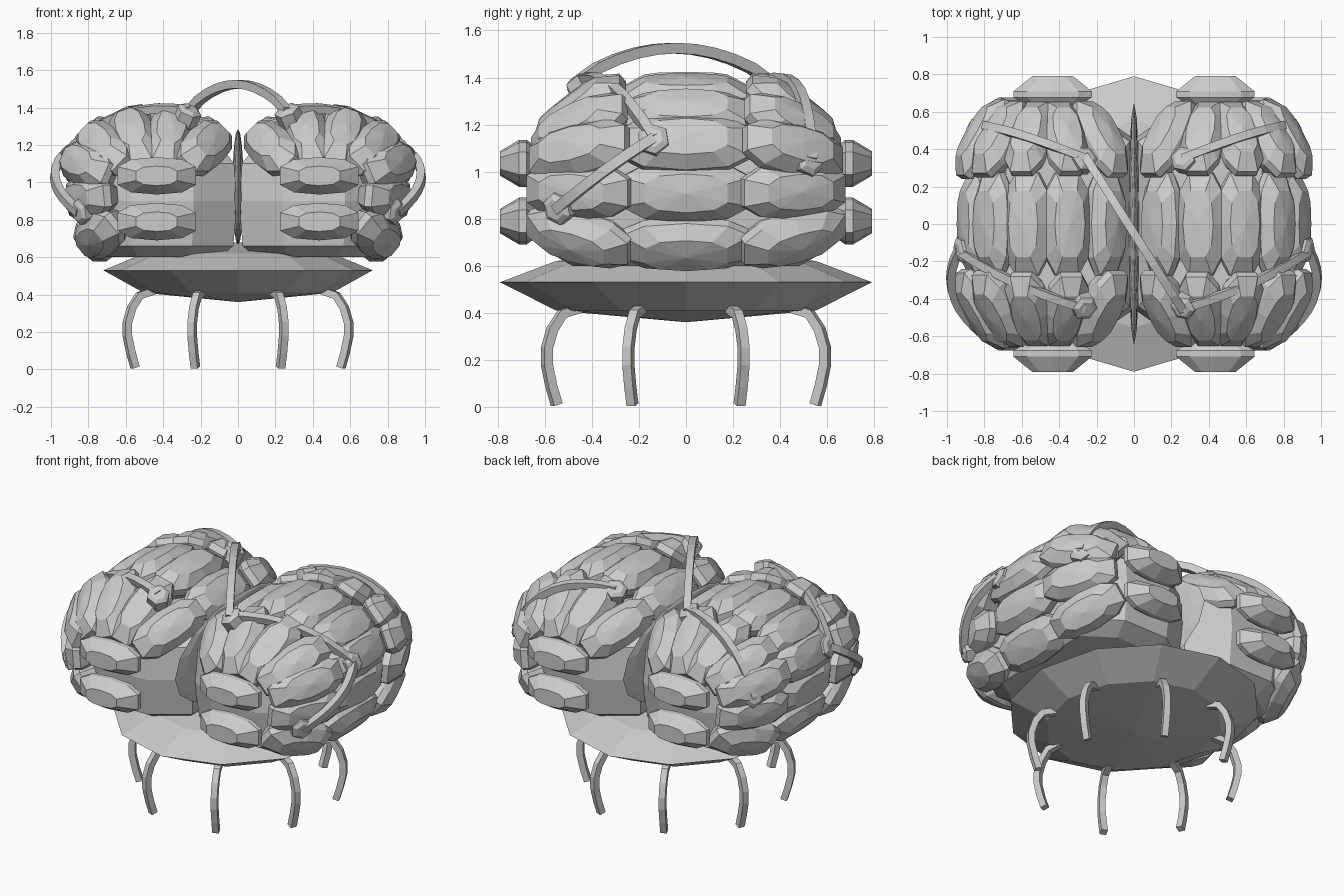
import bpy, bmesh, math
from mathutils import Vector, Matrix

cube = bpy.data.objects.get("Cube")
if cube:
    bpy.data.objects.remove(cube, do_unlink=True)

grey = bpy.data.materials.new("plain_grey")
grey.use_nodes = True
GREY = (0.6, 0.6, 0.6, 1)
grey.diffuse_color = GREY
grey.node_tree.nodes["Principled BSDF"].inputs["Base Color"].default_value = GREY


def finish(name, bm):
    bmesh.ops.recalc_face_normals(bm, faces=bm.faces)
    mesh = bpy.data.meshes.new(name)
    bm.to_mesh(mesh)
    bm.free()
    mesh.materials.append(grey)
    obj = bpy.data.objects.new(name, mesh)
    bpy.context.collection.objects.link(obj)
    return obj


def polygon(sides, turn=0.0):
    angles = [2 * math.pi * (i + turn) / sides for i in range(sides)]
    return [(math.cos(a), math.sin(a)) for a in angles]


def stack(name, outline, profile, matrix):
    """Stack scaled outlines (height, scale) along local z; zero scale makes a tip."""
    bm = bmesh.new()
    sides = len(outline)
    rings = []
    for h, r in profile:
        points = outline if r else outline[:1]
        rings.append([bm.verts.new(matrix @ Vector((r * x, r * y, h))) for x, y in points])
    for a, b in zip(rings, rings[1:]):
        for i in range(sides):
            j = (i + 1) % sides
            quad = [a[i % len(a)], a[j % len(a)], b[j % len(b)], b[i % len(b)]]
            bm.faces.new(list(dict.fromkeys(quad)))
    for ring in (rings[0], rings[-1]):
        if len(ring) > 1:
            bm.faces.new(ring)
    return finish(name, bm)


def frame(center, up, along, size):
    """Local x = across, y = along, z = up, scaled by size."""
    z = Vector(up).normalized()
    y = Vector(along)
    y = (y - z * y.dot(z)).normalized()
    axes = Matrix((y.cross(z), y, z)).transposed().to_4x4()
    return Matrix.Translation(center) @ axes @ Matrix.Diagonal((*size, 1))


# Cut-gem shape shared by all folds: long outline, bevelled towards a low tip
GEM_OUTLINE = [(1, 0), (.88, .65), (.48, 1), (-.48, 1), (-.88, .65),
               (-1, 0), (-.88, -.65), (-.48, -1), (.48, -1), (.88, -.65)]
GEM_PROFILE = [(-1, .7), (-.25, 1), (.2, 1), (.85, .64), (1, 0)]
LOBE_PROFILE = [(-.7, .7), (-.25, 1), (.1, 1), (1, .52)]


def fold(name, center, along, out, width, depth, length, profile=GEM_PROFILE):
    return stack(name, GEM_OUTLINE, profile,
                 frame(center, out, along, (width, length, depth)))


def tube(name, points, radius):
    """Four-sided tube through a list of points."""
    points = [Vector(p) for p in points]
    bm = bmesh.new()
    rings = []
    plane = (points[-1] - points[0]).cross(points[len(points) // 2] - points[0])
    for i, p in enumerate(points):
        way = points[min(i + 1, len(points) - 1)] - points[max(i - 1, 0)]
        m = frame(p, way, plane, (radius,) * 3)
        rings.append([bm.verts.new(m @ Vector((x, y, 0))) for x, y in polygon(4, .5)])
    for a, b in zip(rings, rings[1:]):
        for i in range(4):
            j = (i + 1) % 4
            bm.faces.new((a[i], a[j], b[j], b[i]))
    bm.faces.new(rings[0])
    bm.faces.new(rings[-1])
    return finish(name, bm)


def arc(a, mid, b, steps=8):
    a, mid, b = Vector(a), Vector(mid), Vector(b)
    c = mid * 2 - (a + b) / 2
    return [a * (1 - t) ** 2 + c * 2 * t * (1 - t) + b * t * t
            for t in (i / steps for i in range(steps + 1))]


# Faceted dish under the brain
stack("base_dish", polygon(12, 3), [(.36, 0), (.41, .7), (.53, 1), (.62, .7), (.68, 0)],
      Matrix.Diagonal((.72, .79, 1, 1)))

# Eight bowed legs
for i in range(8):
    a = math.pi * (i + .5) / 4
    profile = [(.49, .42), (.57, .395), (.615, .33), (.64, .25), (.64, .18),
               (.62, .09), (.595, .01)]
    tube("leg", [(r * math.cos(a), r * math.sin(a), z) for r, z in profile], .028)

# Thin partition between the halves
bm = bmesh.new()
bmesh.ops.create_uvsphere(bm, u_segments=12, v_segments=8, radius=1)
bmesh.ops.transform(bm, verts=bm.verts, matrix=Matrix.Translation((0, 0, .975))
                    @ Matrix.Diagonal((.03, .65, .31, 1)))
finish("centre_partition", bm)

# Section of one half: centres (x, z) of the folds around it
section = [(.15, 1.24), (.36, 1.33), (.57, 1.32), (.75, 1.24),
           (.845, 1.12), (.835, .915), (.77, .69)]
HUB = Vector((.45, 0, .95))
CORE_OUTLINE = [(1, .74), (.42, 1), (-.42, 1), (-1, .74),
                (-1, -.74), (-.42, -1), (.42, -1), (1, -.74)]

for side in (-1, 1):
    # Solid heart of the half, its inner wall meeting the middle plane
    stack("brain_core", CORE_OUTLINE,
          [(.6, .78), (.66, .95), (.9, 1), (1.1, .96), (1.24, .7)],
          Matrix.Translation((side * .405, 0, 0)) @ Matrix.Diagonal((.4, .62, 1, 1)))
    for x, z in section:
        out = Vector((x, 0, z)) - HUB
        n = out.normalized()
        rise = max(n.z, 0)
        # Middle band
        fold("middle_fold", (side * x, 0, z), (0, 1, 0), (side * n.x, 0, n.z),
             .13, .09, .275)
        # Front and back bands lean inwards
        for end in (-1, 1):
            c = HUB + Vector((out.x * .9, end * .455, out.z * (.88 - .1 * rise)))
            lean = .45 + .35 * rise
            fold("end_fold", (side * c.x, c.y, c.z),
                 (-side * n.x * lean, end, -n.z * lean),
                 (side * n.x, end * lean, n.z), .12, .095, .235)
    # Stacked lobes on front and back
    for end in (-1, 1):
        for z in (.79, 1.035):
            fold("end_lobe", (side * .435, end * .7, z), (1, 0, 0), (0, end, 0),
                 .1, .09, .21, LOBE_PROFILE)
    # Wires along each side
    front_top, side_mid, low = (.26, -.45, 1.385), (.935, -.14, 1.14), (.85, -.55, .84)
    back_top, back_low = (.26, .35, 1.385), (.86, .53, 1.05)
    flip = Matrix.Diagonal((side, 1, 1))
    for a, m, b in ((front_top, (.64, -.31, 1.355), side_mid),
                    (side_mid, (.975, -.35, 1.0), low),
                    (back_top, (.62, .48, 1.34), back_low)):
        tube("side_wire", [flip @ p for p in arc(a, m, b)], .031)
    # Hexagonal sockets
    for p in (front_top, side_mid, low, back_top, back_low):
        n = Vector(p) - HUB
        n.y *= .5
        n.x *= side
        stack("wire_socket", polygon(6), [(-.08, .07), (0, .07), (.015, .045)],
              frame(flip @ Vector(p), n, (.1, 1, .2), (1, 1, 1)))

# Wire arching over the top
span = [i / 10 for i in range(11)]
tube("top_wire", [(-.26 + .52 * t, .36 - .82 * t,
                   1.38 + .145 * abs(math.sin(math.pi * t)) ** .75) for t in span], .032)
